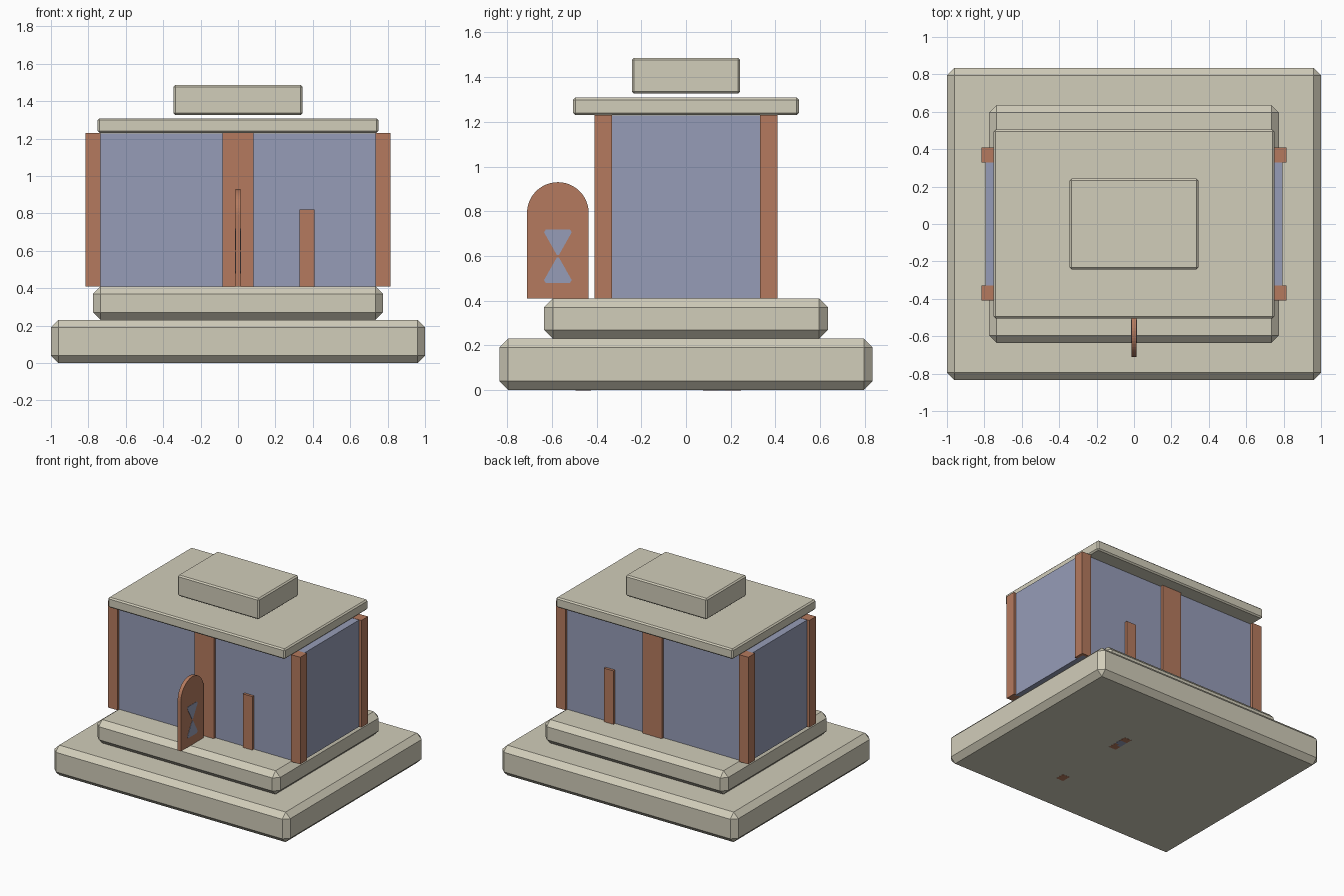
import bpy, bmesh, math

cube = bpy.data.objects.get("Cube")
if cube:
    bpy.data.objects.remove(cube, do_unlink=True)


def material(name, rgb):
    m = bpy.data.materials.new(name)
    m.use_nodes = True
    m.diffuse_color = (*rgb, 1)
    m.node_tree.nodes["Principled BSDF"].inputs["Base Color"].default_value = (*rgb, 1)
    return m


stone = material("pale_stone", (0.64, 0.61, 0.49))
clay = material("terracotta", (0.46, 0.195, 0.112))
wall_blue = material("slate_blue", (0.305, 0.335, 0.475))


def finish(name, bm, mat):
    bmesh.ops.recalc_face_normals(bm, faces=bm.faces)
    mesh = bpy.data.meshes.new(name)
    bm.to_mesh(mesh)
    bm.free()
    mesh.materials.append(mat)
    obj = bpy.data.objects.new(name, mesh)
    bpy.context.collection.objects.link(obj)
    return obj


def box(name, x, y, z, mat, bevel=0):
    """Box from (min, max) ranges with an optional single chamfer."""
    bm = bmesh.new()
    bmesh.ops.create_cube(bm, size=1)
    for v in bm.verts:
        v.co = [r[0] + (c + 0.5) * (r[1] - r[0]) for c, r in zip(v.co, (x, y, z))]
    if bevel:
        bmesh.ops.bevel(bm, geom=bm.edges[:], offset=bevel, segments=1,
                        profile=0.5, affect='EDGES')
    return finish(name, bm, mat)


def slab(name, half_x, half_y, z, mat, bevel=0):
    return box(name, (-half_x, half_x), (-half_y, half_y), z, mat, bevel)


def side_plate(name, outline, x0, x1, mat):
    """Extrude a (y, z) outline along x."""
    bm = bmesh.new()
    face = bm.faces.new([bm.verts.new((x0, y, z)) for y, z in outline])
    new = bmesh.ops.extrude_face_region(bm, geom=[face])["geom"]
    verts = [g for g in new if isinstance(g, bmesh.types.BMVert)]
    bmesh.ops.translate(bm, verts=verts, vec=(x1 - x0, 0, 0))
    return finish(name, bm, mat)


# Stepped plinth
slab("lower_step", 1.0, 0.835, (0, 0.23), stone, 0.04)
slab("upper_step", 0.775, 0.635, (0.23, 0.41), stone, 0.04)

# Hall, roof slab and floating cap
floor, eaves = 0.41, 1.23
slab("hall_walls", 0.795, 0.39, (floor, eaves - 0.002), wall_blue)
slab("roof_slab", 0.75, 0.505, (eaves, 1.308), stone, 0.01)
slab("roof_cap", 0.345, 0.242, (1.326, 1.486), stone, 0.01)

# Posts on the front and back walls
for side, s in (("front", -1), ("back", 1)):
    depth = sorted((0.33 * s, 0.41 * s))
    for hand, x in (("left", 0.775), ("right", -0.775)):
        box(f"{side}_{hand}_corner_post", (x - 0.04, x + 0.04), depth, (floor, eaves), clay)
    box(f"{side}_centre_post", (-0.082, 0.082), depth, (floor, eaves), clay)
    box(f"{side}_short_post", (0.328, 0.408), depth, (floor, 0.82), clay)

# Open arched door standing out from the front
hinge_mid, radius, spring = -0.573, 0.138, 0.792
arch = [(hinge_mid - radius, floor), (hinge_mid + radius, floor)]
for i in range(25):
    a = math.pi * i / 24
    arch.append((hinge_mid + radius * math.cos(a), spring + radius * math.sin(a)))
side_plate("arched_door", arch, -0.014, 0.014, clay)

# Hourglass inlay on both door faces
half = [(-0.005, 0.006), (0.005, 0.006), (0.062, 0.107), (0.054, 0.12),
        (-0.054, 0.12), (-0.062, 0.107)]
for part, s in (("upper", 1), ("lower", -1)):
    pts = [(hinge_mid + y, 0.599 + s * z) for y, z in half]
    for hand, d in (("left", 1), ("right", -1)):
        side_plate(f"{part}_{hand}_door_inlay", pts, 0.013 * d, 0.016 * d, wall_blue)

# Small inlays under the plinth
for name, y, mat in (("front_base_inlay", -0.46, clay), ("middle_base_inlay", 0.11, clay),
                     ("back_base_inlay", 0.21, clay), ("blue_base_inlay", 0.16, wall_blue)):
    box(name, (0.23, 0.29), (y - 0.035, y + 0.035), (-0.001, 0.004), mat)
